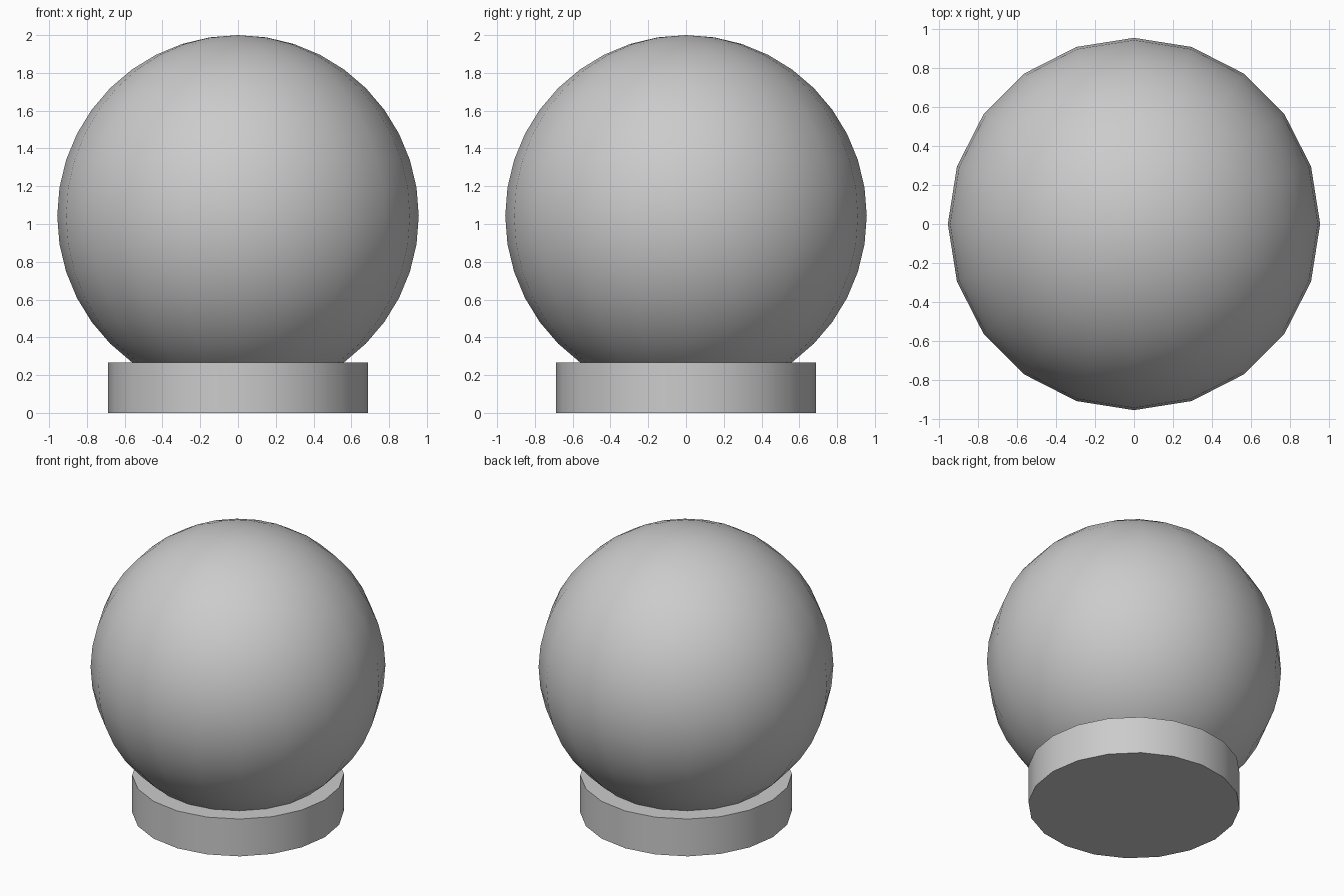
import bpy
from math import radians

if "Cube" in bpy.data.objects:
    bpy.data.objects.remove(bpy.data.objects["Cube"])

SIDES = 20
RADIUS = 0.957
BASE_HEIGHT = 0.267


def finish(name):
    obj = bpy.context.object
    obj.name = name
    bpy.ops.object.shade_smooth_by_angle(angle=radians(30))
    return obj


# Round base
bpy.ops.mesh.primitive_cylinder_add(vertices=SIDES, radius=0.687, depth=BASE_HEIGHT,
                                    location=(0, 0, BASE_HEIGHT / 2))
finish("base")

# Globe resting in the base, top at z = 2
bpy.ops.mesh.primitive_uv_sphere_add(segments=SIDES, ring_count=20, radius=RADIUS,
                                     location=(0, 0, 2 - RADIUS))
finish("globe")
